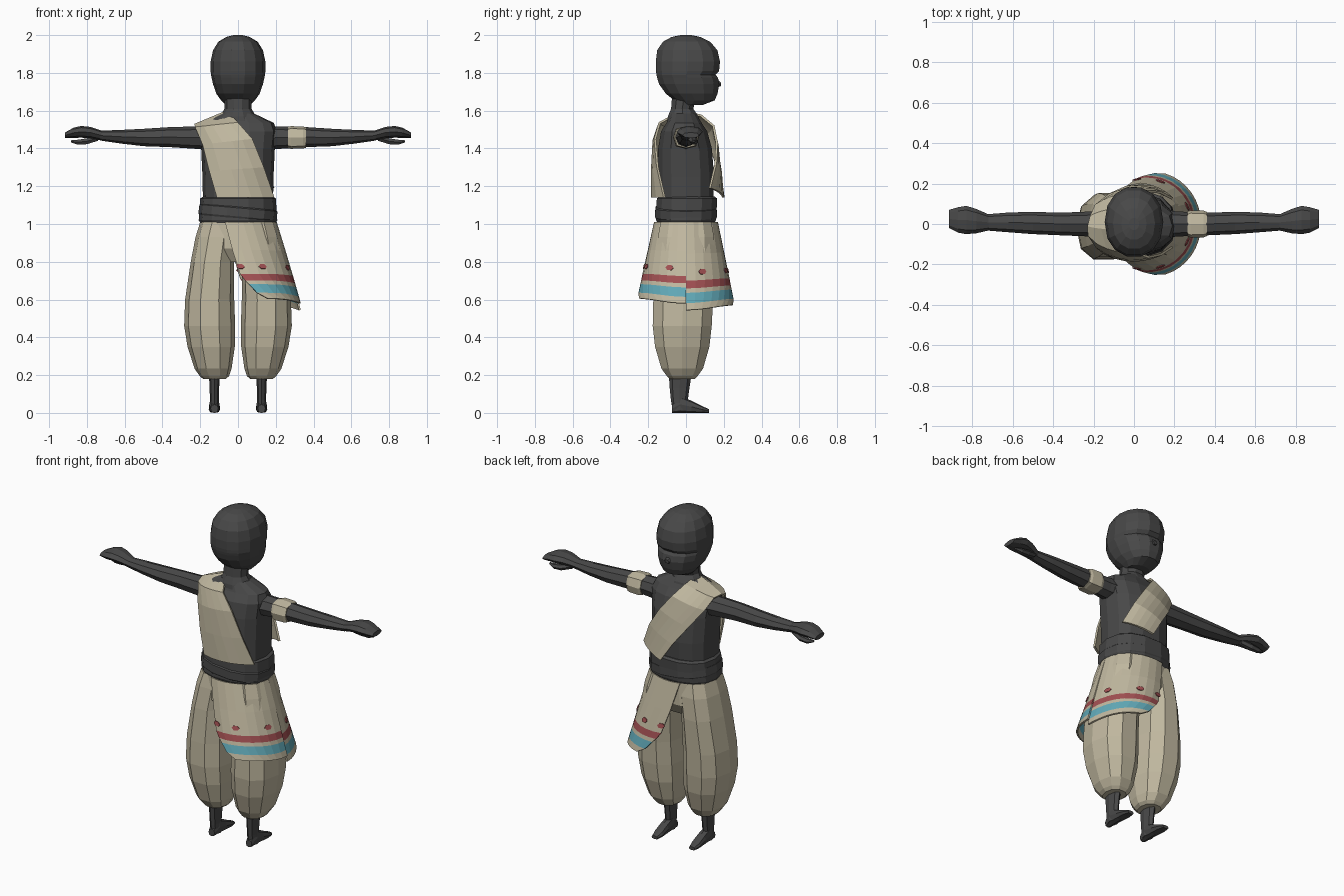
import bpy, bmesh
from math import sin, cos, pi, radians, sqrt, copysign

cube = bpy.data.objects.get("Cube")
if cube:
    bpy.data.objects.remove(cube, do_unlink=True)


def material(name, r, g, b):
    m = bpy.data.materials.new(name)
    m.use_nodes = True
    m.diffuse_color = (r, g, b, 1)
    m.node_tree.nodes["Principled BSDF"].inputs["Base Color"].default_value = (r, g, b, 1)
    return m


DARK = material("charcoal", .065, .065, .065)
CLOTH = material("linen", .53, .48, .35)
RED = material("faded_red", .36, .08, .085)
BLUE = material("teal_blue", .12, .40, .48)


def finish(name, bm, *mats, thickness=0):
    bmesh.ops.recalc_face_normals(bm, faces=bm.faces)
    mesh = bpy.data.meshes.new(name)
    bm.to_mesh(mesh)
    bm.free()
    for m in mats:
        mesh.materials.append(m)
    obj = bpy.data.objects.new(name, mesh)
    bpy.context.collection.objects.link(obj)
    if thickness:
        mod = obj.modifiers.new("thickness", "SOLIDIFY")
        mod.thickness, mod.offset = thickness, 0
    return obj


def loft(name, rings, mat, axis="z", sides=12, square=1, flip=1):
    """Skin closed rings given as (position, centre_a, centre_b, radius_a, radius_b)."""
    bm = bmesh.new()
    loops = []
    for p, ca, cb, ra, rb in rings:
        loop = []
        for i in range(sides):
            c, s = cos(2 * pi * i / sides), sin(2 * pi * i / sides)
            a = ca + ra * copysign(abs(c) ** square, c)
            b = cb + rb * copysign(abs(s) ** square, s)
            x, y, z = {"x": (p, a, b), "y": (a, p, b), "z": (a, b, p)}[axis]
            loop.append(bm.verts.new((x * flip, y, z)))
        loops.append(loop)
    for low, high in zip(loops, loops[1:]):
        for i in range(sides):
            j = (i + 1) % sides
            bm.faces.new((low[i], low[j], high[j], high[i]))
    bm.faces.new(loops[0])
    bm.faces.new(loops[-1])
    return finish(name, bm, mat)


def sheet(bm, rows, mat_rows=None):
    """Fill a grid of points, with one material index per row band."""
    grid = [[bm.verts.new(p) for p in row] for row in rows]
    for r, (low, high) in enumerate(zip(grid, grid[1:])):
        for i in range(len(low) - 1):
            f = bm.faces.new((low[i], low[i + 1], high[i + 1], high[i]))
            f.material_index = mat_rows[r] if mat_rows else 0


# Head with a recessed eye line, and neck
loft("head", [
    (1.63, 0, .03, .065, .06), (1.655, 0, .045, .09, .11), (1.69, 0, .03, .115, .14),
    (1.74, 0, .017, .132, .163), (1.775, 0, .008, .14, .165), (1.79, 0, 0, .143, .16),
    (1.81, 0, .008, .145, .171), (1.86, 0, .01, .145, .174), (1.92, 0, .007, .132, .163),
    (1.965, 0, .003, .104, .128), (1.99, 0, 0, .062, .078), (2, 0, 0, .025, .03)],
    DARK, sides=14, square=.92)
loft("nose", [(.155, 0, 1.75, .03, .028), (.184, 0, 1.74, .014, .012)], DARK, "y", 6)
loft("neck", [(1.5, 0, -.01, .13, .1), (1.57, 0, -.015, .095, .085),
              (1.61, 0, -.02, .072, .062), (1.7, 0, -.005, .072, .07)], DARK, sides=10)

# Torso
loft("torso", [(1.08, 0, 0, .185, .145), (1.25, 0, 0, .188, .152), (1.4, 0, -.005, .195, .145),
               (1.49, 0, -.01, .205, .125), (1.535, 0, -.01, .19, .095),
               (1.585, 0, -.015, .085, .07)], DARK, sides=14, square=.8)

# Wide waist wrap with an overlapping tilted fold
loft("waist_wrap", [(1.005, 0, 0, .2, .155), (1.02, 0, 0, .208, .162), (1.08, 0, .003, .204, .163),
                    (1.135, 0, .005, .2, .163), (1.145, 0, .005, .185, .15)],
     DARK, sides=14, square=.85)
fold = loft("waist_fold", [(-.035, 0, 0, .2, .158), (-.02, 0, 0, .209, .167),
                           (.025, 0, 0, .207, .166), (.035, 0, 0, .195, .155)],
            DARK, sides=14, square=.85)
fold.location.z = 1.06
fold.rotation_euler = (0, radians(5), 0)

# Shoulder sash: each row is (outer x, outer z, inner x, inner z, depth)
sash_rows = [(-.11, 1.14, .19, 1.14, -.18), (-.15, 1.28, .135, 1.3, -.18),
             (-.185, 1.42, .075, 1.45, -.172), (-.225, 1.51, 0, 1.535, -.14),
             (-.228, 1.525, -.06, 1.595, -.03), (-.215, 1.52, -.05, 1.575, .08),
             (-.19, 1.46, -.01, 1.52, .145), (-.12, 1.36, .06, 1.43, .168),
             (-.04, 1.25, .13, 1.32, .185), (.03, 1.14, .19, 1.19, .2)]
bm = bmesh.new()
rows = []
for x1, z1, x2, z2, depth in sash_rows:
    row = []
    for i in range(6):
        x = x1 + (x2 - x1) * i / 5
        row.append((x, depth * sqrt(1 - (x / .245) ** 2), z1 + (z2 - z1) * i / 5))
    rows.append(row)
sheet(bm, rows)
finish("shoulder_sash", bm, CLOTH, thickness=.012)

# Arms, hands, trouser legs, shins and feet on both sides
for side, label in ((1, "left"), (-1, "right")):
    loft(label + "_arm", [(.13, 0, 1.455, .075, .06), (.21, 0, 1.457, .062, .06),
                          (.36, 0, 1.46, .056, .053), (.5, .005, 1.458, .055, .046),
                          (.62, .008, 1.462, .049, .036), (.73, .008, 1.468, .04, .026)],
         DARK, "x", 8, flip=side)
    loft(label + "_hand", [(.72, .008, 1.468, .04, .026), (.78, .014, 1.484, .06, .03),
                           (.83, .02, 1.488, .07, .031), (.87, .02, 1.483, .063, .027),
                           (.915, .025, 1.47, .045, .015)], DARK, "x", 8, flip=side)
    loft(label + "_thumb", [(.74, .025, 1.455, .02, .016), (.8, .042, 1.438, .022, .018),
                            (.85, .045, 1.433, .018, .015), (.885, .04, 1.438, .008, .006)],
         DARK, "x", 6, flip=side)
    loft(label + "_trouser_leg", [
        (.18, .125, -.02, .06, .07), (.195, .125, -.02, .078, .085),
        (.235, .132, -.02, .098, .115), (.35, .142, -.02, .125, .15),
        (.46, .15, -.02, .135, .163), (.6, .15, -.015, .13, .165),
        (.8, .135, -.005, .115, .165), (.93, .115, 0, .11, .155), (1.01, .1, 0, .1, .14)],
        CLOTH, sides=10, square=.85, flip=side)
    loft(label + "_shin", [(.01, .125, -.03, .027, .04), (.07, .125, -.035, .024, .045),
                           (.13, .125, -.034, .025, .052), (.22, .125, -.03, .03, .062)],
         DARK, sides=8, flip=side)
    loft(label + "_foot", [(-.075, .125, .022, .02, .022), (-.03, .125, .045, .027, .045),
                           (.03, .125, .032, .029, .032), (.085, .125, .018, .03, .018),
                           (.122, .125, .01, .02, .01)], DARK, "y", 8, square=.75, flip=side)

# Trouser seat joining the legs
loft("trouser_seat", [(.8, 0, 0, .17, .11), (.87, 0, 0, .225, .155),
                      (1.02, 0, 0, .2, .155)], CLOTH, sides=14, square=.85)

# Arm band
loft("arm_band", [(.265, 0, 1.458, .062, .056), (.28, 0, 1.458, .068, .06),
                  (.345, 0, 1.458, .066, .058), (.36, 0, 1.458, .06, .054)],
     CLOTH, "x", 8, square=.7)


# Hip drape: two flared panels with stripes and rounded outer corners
def drape_point(angle, z, side, lift=0):
    t = (1.01 - z) / .4
    x = .09 * t + (.2 + .036 * t + lift) * cos(angle)
    y = side * (.165 + .088 * t + lift) * sin(angle)
    return x, y, z - t * (.035 if side > 0 else 0) - .025 * t ** 2 * max(0, cos(angle)) ** 4


drape_rows = [(1.01, 20), (.86, 17), (.735, 13), (.7, 8), (.68, 4), (.635, -4), (.605, -16)]
for side, label in ((-1, "back"), (1, "front")):
    bm = bmesh.new()
    rows = []
    for z, sweep in drape_rows:
        end = radians(90 + sweep)
        rows.append([drape_point(end * i / 8, z, side) for i in range(9)])
    sheet(bm, rows, (0, 0, 1, 0, 2, 0))
    finish(label + "_hip_drape", bm, CLOTH, RED, BLUE, thickness=.01)

    # Small red motifs above the stripes
    bm = bmesh.new()
    for degrees in (23, 70, 100):
        ring = []
        for i in range(6):
            a = 2 * pi * i / 6
            ring.append(bm.verts.new(drape_point(
                radians(degrees) + .1 * cos(a), .775 + .014 * sin(a), side, .008)))
        bm.faces.new(ring)
    finish(label + "_drape_motifs", bm, RED, thickness=.004)
